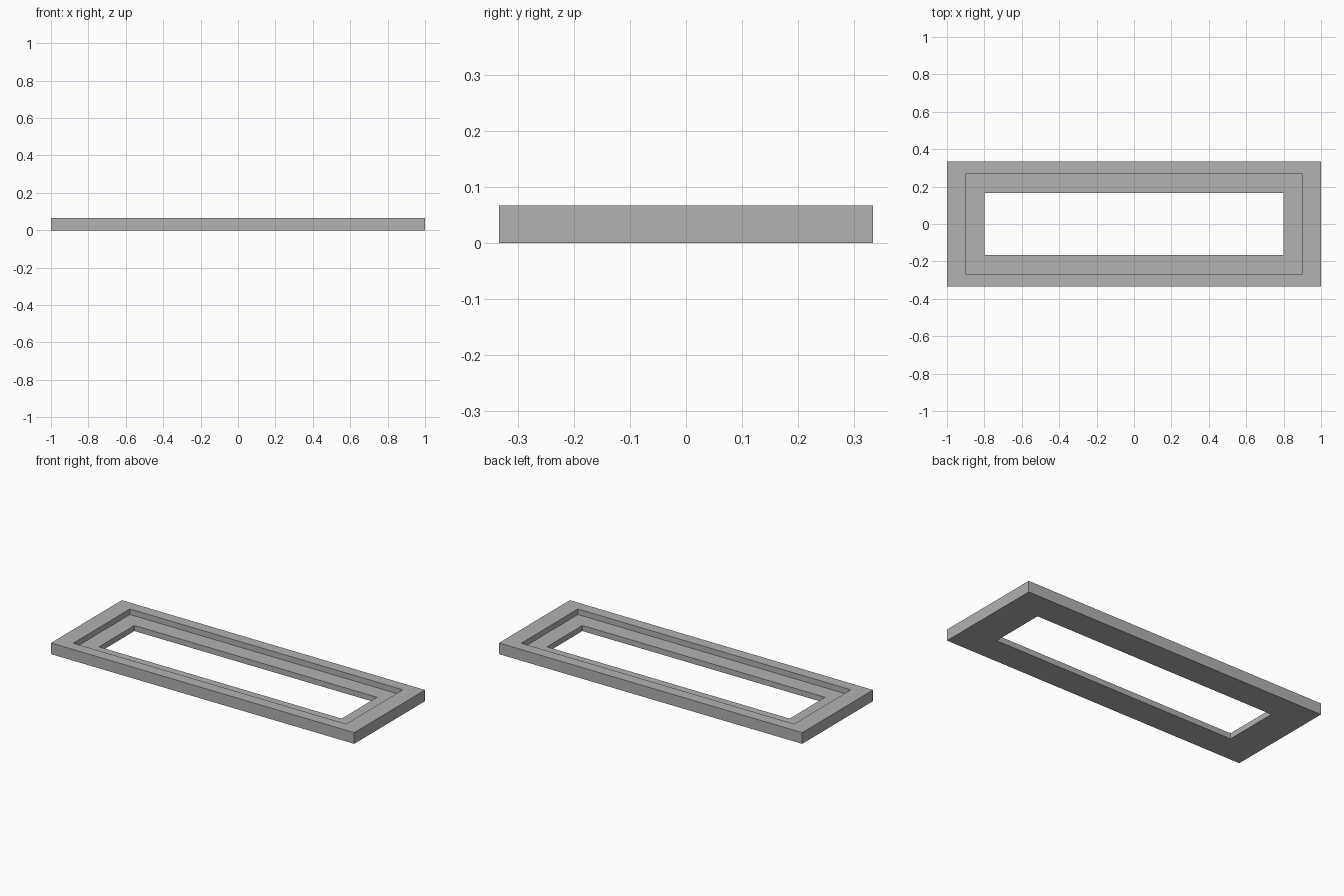
import bpy
import bmesh

cube = bpy.data.objects.get("Cube")
if cube:
    bpy.data.objects.remove(cube, do_unlink=True)

# Single flat grey
grey = bpy.data.materials.new("grey")
grey.use_nodes = True
colour = (0.445, 0.445, 0.445, 1)
grey.diffuse_color = colour
grey.node_tree.nodes["Principled BSDF"].inputs["Base Color"].default_value = colour

HEIGHT = 0.0667
LEDGE = HEIGHT / 2

# Rectangular rings (half width, half depth, height), swept around the section
section = [
    (1.0, 0.3333, 0),
    (1.0, 0.3333, HEIGHT),
    (0.9, 0.2667, HEIGHT),
    (0.9, 0.2667, LEDGE),
    (0.8, 0.1667, LEDGE),
    (0.8, 0.1667, 0),
]
corners = [(-1, -1), (1, -1), (1, 1), (-1, 1)]

bm = bmesh.new()
rings = [[bm.verts.new((sx * x, sy * y, z)) for sx, sy in corners]
         for x, y, z in section]
for lower, upper in zip(rings, rings[1:] + rings[:1]):
    for i in range(4):
        j = (i + 1) % 4
        bm.faces.new((lower[i], lower[j], upper[j], upper[i]))
bmesh.ops.recalc_face_normals(bm, faces=bm.faces)

# Stepped frame with a recessed inner ledge
mesh = bpy.data.meshes.new("stepped_frame")
bm.to_mesh(mesh)
bm.free()
mesh.materials.append(grey)
frame = bpy.data.objects.new("stepped_frame", mesh)
bpy.context.collection.objects.link(frame)
